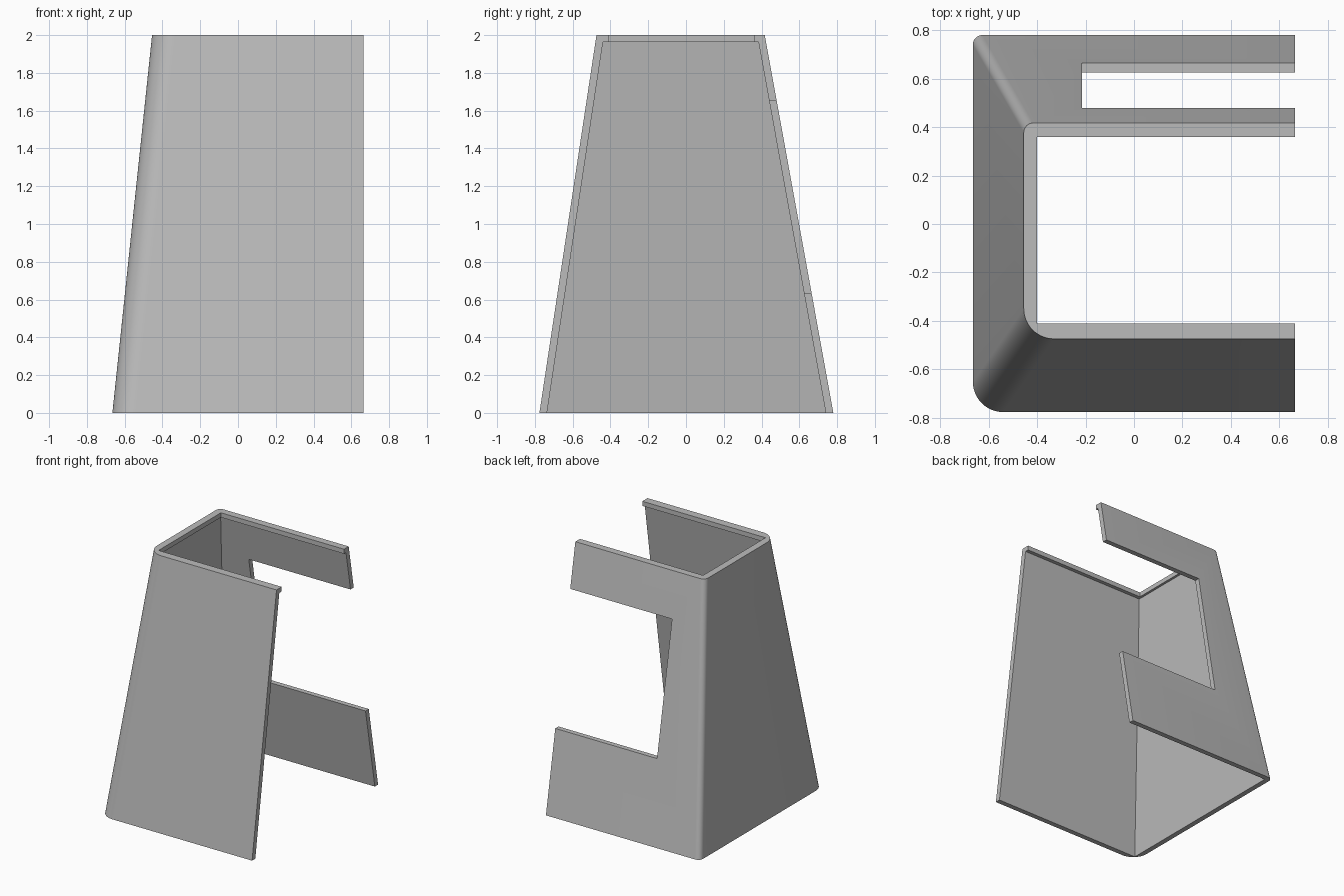
import bpy, bmesh
from math import radians, sin, cos

cube = bpy.data.objects.get("Cube")
if cube:
    bpy.data.objects.remove(cube)

grey = bpy.data.materials.new("neutral grey")
grey.use_nodes = True
color = (0.5, 0.5, 0.5, 1)
grey.diffuse_color = color
grey.node_tree.nodes["Principled BSDF"].inputs["Base Color"].default_value = color

OPEN_X, HEIGHT, WALL = 0.665, 2.0, 0.04
LIP_Z = HEIGHT - 0.036


def bounds(z, inset=0.0):
    """Closed side x, front y and back y of the tapered body at height z."""
    t = z / HEIGHT
    return (-0.665 + 0.21 * t + inset,
            -0.776 + 0.302 * t + inset,
            0.78 - 0.363 * t - inset)


def corner(cx, cy, r, start, steps):
    if not r:
        return [(cx, cy)]
    angles = [radians(start + 90 * i / steps) for i in range(steps + 1)]
    return [(cx + r * cos(a), cy + r * sin(a)) for a in angles]


def outline(x, front, back, right=OPEN_X, r_front=0.0, r_back=0.0):
    pts = [(right, front), (right, back)]
    pts += corner(x + r_back, back - r_back, r_back, 90, 8)
    pts += corner(x + r_front, front + r_front, r_front, 180, 14)
    return pts


def loft(name, low, z0, high, z1):
    bm = bmesh.new()
    a = [bm.verts.new((x, y, z0)) for x, y in low]
    b = [bm.verts.new((x, y, z1)) for x, y in high]
    n = len(a)
    bm.faces.new(a[::-1])
    bm.faces.new(b)
    for i in range(n):
        j = (i + 1) % n
        bm.faces.new((a[i], a[j], b[j], b[i]))
    bmesh.ops.recalc_face_normals(bm, faces=bm.faces)
    mesh = bpy.data.meshes.new(name)
    bm.to_mesh(mesh)
    bm.free()
    obj = bpy.data.objects.new(name, mesh)
    mesh.materials.append(grey)
    bpy.context.collection.objects.link(obj)
    return obj


# Tapered body with a wide front corner and a tight back corner
radii = dict(r_front=0.125, r_back=0.04)
shell = loft("tapered_shell",
             outline(*bounds(0), **radii), 0,
             outline(*bounds(HEIGHT), **radii), HEIGHT)

# Hollow interior, opening inside the top lip, and slot in the back wall
past = OPEN_X + 0.2
lip = outline(-0.40, -0.41, 0.36, past)
slot = outline(-0.215, 0.2, 1.0, past)
cutters = [
    loft("interior_cutter", outline(*bounds(-0.1, WALL), past), -0.1,
         outline(*bounds(LIP_Z, WALL), past), LIP_Z),
    loft("lip_cutter", lip, 1.8, lip, 2.2),
    loft("back_slot_cutter", slot, 0.635, slot, 1.655),
]

bpy.ops.object.select_all(action="DESELECT")
shell.select_set(True)
bpy.context.view_layer.objects.active = shell
for cutter in cutters:
    cutter.hide_render = True
    mod = shell.modifiers.new(cutter.name, "BOOLEAN")
    mod.operation, mod.solver, mod.object = "DIFFERENCE", "EXACT", cutter
    bpy.ops.object.modifier_apply(modifier=mod.name)
    bpy.data.objects.remove(cutter)

bpy.ops.object.shade_smooth_by_angle(angle=radians(30))
